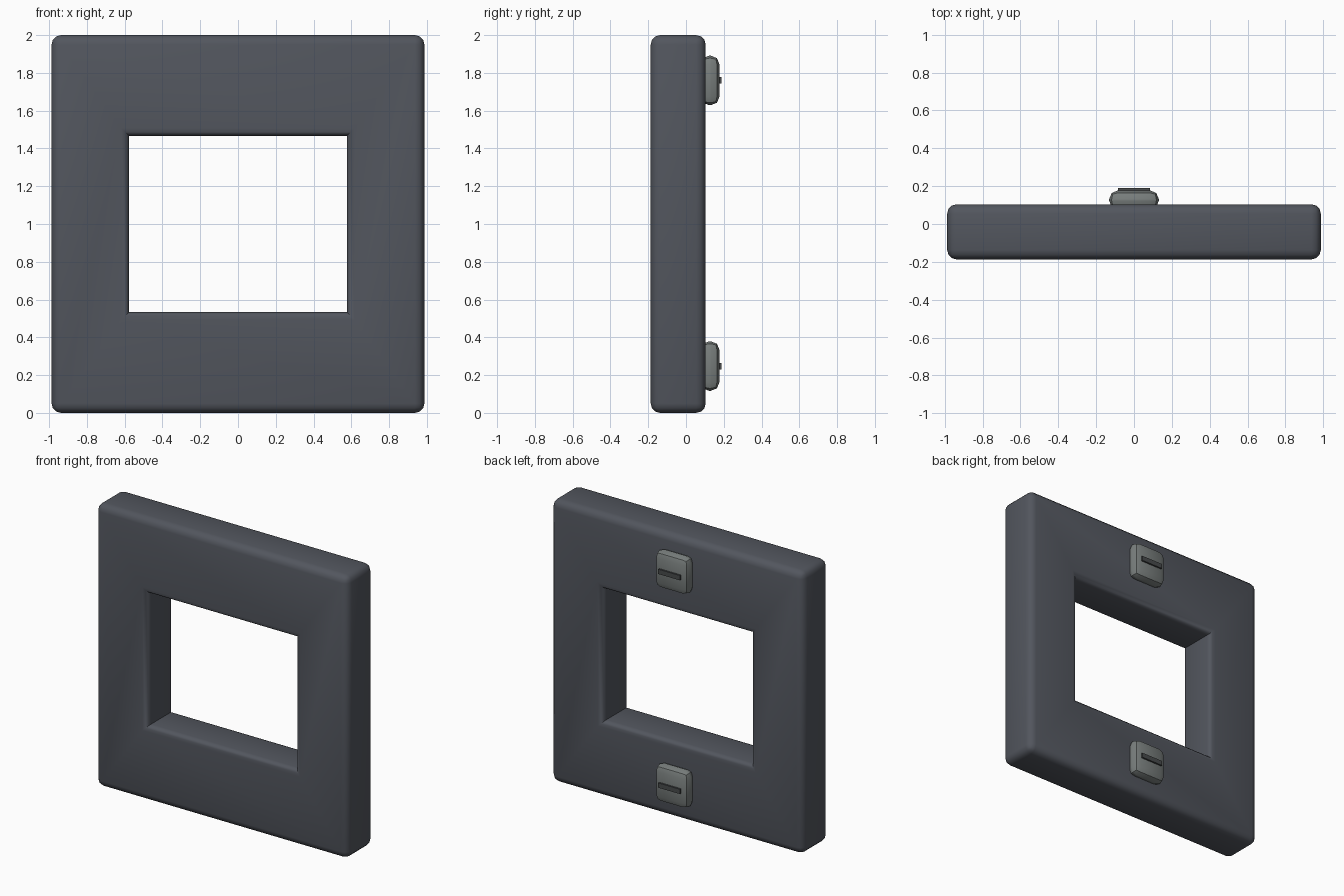
import bpy, bmesh, math
from mathutils import Matrix

if "Cube" in bpy.data.objects:
    bpy.data.objects.remove(bpy.data.objects["Cube"])


def material(name, rgb):
    m = bpy.data.materials.new(name)
    m.diffuse_color = (*rgb, 1)
    m.use_nodes = True
    m.node_tree.nodes["Principled BSDF"].inputs["Base Color"].default_value = m.diffuse_color
    return m


SLATE = material("slate_grey", (0.085, 0.093, 0.112))
STONE = material("stone_grey", (0.19, 0.21, 0.205))
DARK = material("dark_grey", (0.065, 0.07, 0.072))


def finish(bm, name, mat):
    bmesh.ops.recalc_face_normals(bm, faces=bm.faces)
    me = bpy.data.meshes.new(name)
    bm.to_mesh(me)
    bm.free()
    ob = bpy.data.objects.new(name, me)
    bpy.context.collection.objects.link(ob)
    me.materials.append(mat)
    bpy.ops.object.select_all(action='DESELECT')
    ob.select_set(True)
    bpy.context.view_layer.objects.active = ob
    bpy.ops.object.shade_smooth_by_angle(angle=math.radians(40))
    return ob


def box(name, centre, size, mat, bevel=0, segments=2):
    bm = bmesh.new()
    bmesh.ops.create_cube(bm, size=1, matrix=Matrix.Translation(centre) @ Matrix.Diagonal((*size, 1)))
    if bevel:
        bmesh.ops.bevel(bm, geom=bm.edges[:], offset=bevel, segments=segments,
                        profile=0.5, affect='EDGES')
    return finish(bm, name, mat)


# Square frame: four-sided ring with a rectangular opening
def frame(front, back, half_w, half_h, hole_w, hole_h, zc):
    bm = bmesh.new()
    corners = [(-1, -1), (1, -1), (1, 1), (-1, 1)]

    def ring(w, h, y):
        return [bm.verts.new((sx * w, y, zc + sz * h)) for sx, sz in corners]

    of, ob = ring(half_w, half_h, front), ring(half_w, half_h, back)
    hf, hb = ring(hole_w, hole_h, front), ring(hole_w, hole_h, back)
    for a, b in ((of, ob), (ob, hb), (hb, hf), (hf, of)):
        for i in range(4):
            j = (i + 1) % 4
            bm.faces.new((a[i], a[j], b[j], b[i]))
    bmesh.ops.recalc_face_normals(bm, faces=bm.faces)

    def outer(v):
        return abs(v.co.x) > half_w - 0.06 or abs(v.co.z - zc) > half_h - 0.06

    # Rounded outer edges, then the softened rims of the opening
    edges = [e for e in bm.edges if all(outer(v) for v in e.verts)]
    bmesh.ops.bevel(bm, geom=edges, offset=0.05, segments=3, profile=0.5, affect='EDGES')
    rims = [e for e in bm.edges if not any(outer(v) for v in e.verts)
            and abs(e.verts[0].co.y - e.verts[1].co.y) < 1e-4]
    bmesh.ops.bevel(bm, geom=rims, offset=0.04, segments=3, profile=0.5, affect='EDGES')
    return finish(bm, "frame", SLATE)


frame(-0.187, 0.104, 0.987, 1.0, 0.577, 0.467, 1.003)
bpy.data.objects["frame"].location.z = -0.003

# Two rear fasteners, each a rounded pad with a raised bar
for label, z in (("upper", 1.76), ("lower", 0.248)):
    box(label + "_pad", (0, 0.127, z), (0.262, 0.1, 0.262), STONE, 0.045)
    box(label + "_bar", (0, 0.178, z), (0.17, 0.022, 0.034), DARK)
